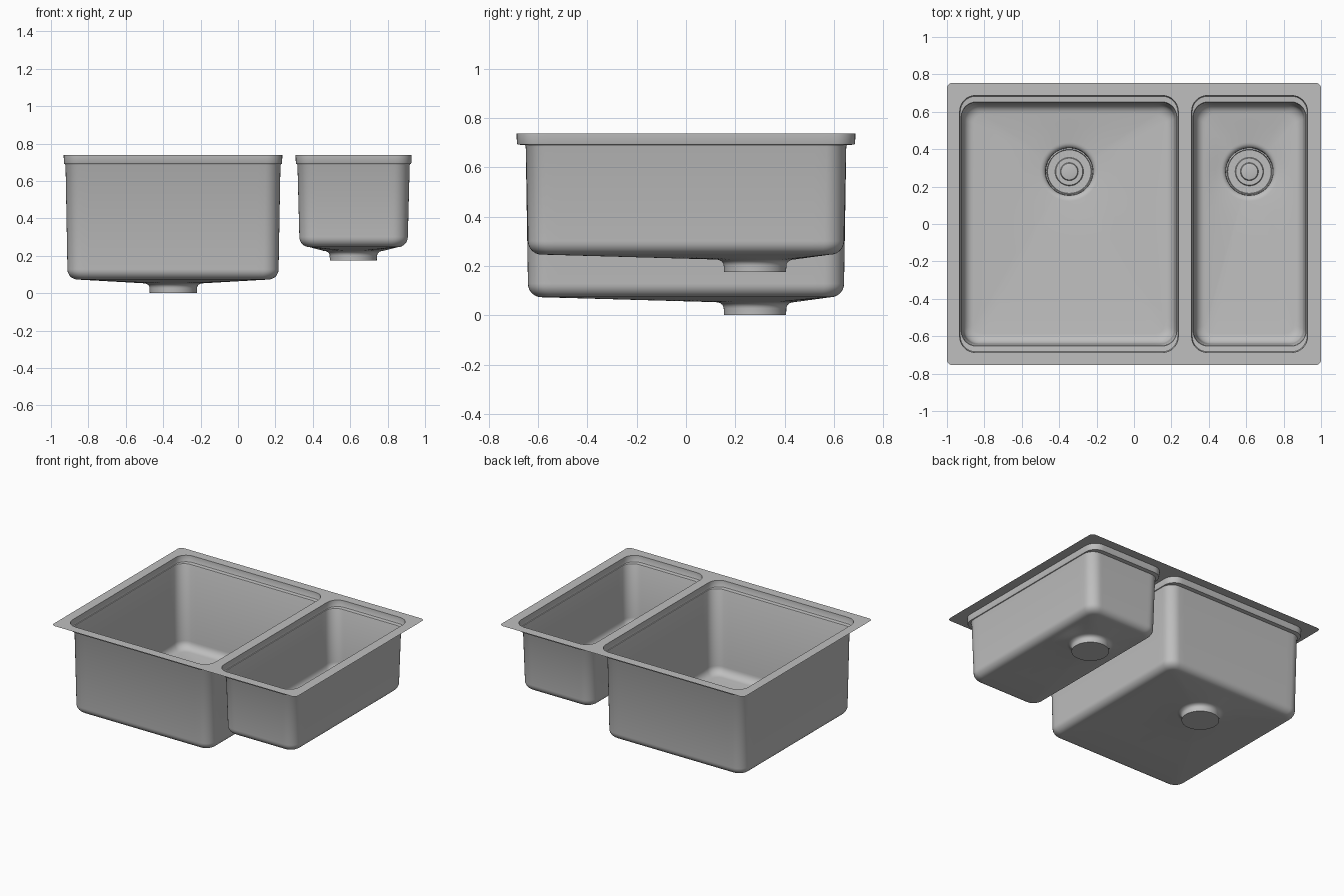
import bpy, bmesh, math
from mathutils import Matrix, Vector

if "Cube" in bpy.data.objects:
    bpy.data.objects.remove(bpy.data.objects["Cube"])

TOP = 0.738
steel = bpy.data.materials.new("brushed_steel")
steel.diffuse_color = (0.52, 0.52, 0.52, 1)
steel.use_nodes = True
steel.node_tree.nodes["Principled BSDF"].inputs["Base Color"].default_value = steel.diffuse_color


def finish(bm, name, smooth=True):
    me = bpy.data.meshes.new(name)
    bm.to_mesh(me)
    bm.free()
    me.materials.append(steel)
    ob = bpy.data.objects.new(name, me)
    bpy.context.collection.objects.link(ob)
    if smooth:
        bpy.ops.object.select_all(action='DESELECT')
        ob.select_set(True)
        bpy.context.view_layer.objects.active = ob
        bpy.ops.object.shade_smooth_by_angle(angle=math.radians(35))
    return ob


def round_rect(x0, x1, y0, y1, r, z, side=24, arc=8):
    """Counter-clockwise rounded rectangle, straight sides subdivided."""
    corners = [(x1 - r, y1 - r), (x0 + r, y1 - r), (x0 + r, y0 + r), (x1 - r, y0 + r)]
    pts = []
    for i, (cx, cy) in enumerate(corners):
        for k in range(arc + 1):
            a = math.pi / 2 * (i + k / arc)
            pts.append(Vector((cx + r * math.cos(a), cy + r * math.sin(a), z)))
        nx, ny = corners[(i + 1) % 4]
        a = math.pi / 2 * (i + 1)
        end = Vector((nx + r * math.cos(a), ny + r * math.sin(a), z))
        start = pts[-1].copy()
        pts += [start.lerp(end, k / side) for k in range(1, side)]
    return pts


def skin(bm, loops):
    """Join successive rings of equal length with quads."""
    rings = [[bm.verts.new(p) for p in loop] for loop in loops]
    n = len(rings[0])
    for a, b in zip(rings, rings[1:]):
        for i in range(n):
            j = (i + 1) % n
            bm.faces.new((a[i], a[j], b[j], b[i]))
    return rings


def make_bowl(name, x0, x1, floor_z, drain_z, cx, cy):
    yr = 0.687

    def inset(dx, dy, r, z):
        return round_rect(x0 + dx, x1 - dx, -yr + dy, yr - dy, r, z)

    # rim band, ledge and tapered wall
    fr = 0.055
    loops = [inset(0, 0, 0.085, TOP), inset(0.001, 0.001, 0.085, 0.697),
             inset(0.003, 0.004, 0.083, 0.692),
             inset(0.008, 0.034, 0.08, 0.690), inset(0.010, 0.037, 0.08, 0.684),
             inset(0.020, 0.046, 0.08, floor_z + fr)]
    # rounded bottom edge
    for k in range(1, 8):
        a = math.pi / 2 * k / 7
        d = fr * (1 - math.cos(a))
        loops.append(inset(0.020 + d, 0.046 + d, 0.08 - d * 0.6,
                           floor_z + fr * (1 - math.sin(a))))
    # sloping floor running into the round drain neck
    base = loops[-1]
    angs = [math.atan2(p.y - cy, p.x - cx) for p in base]

    def circle(r, z):
        return [Vector((cx + r * math.cos(a), cy + r * math.sin(a), z)) for a in angs]

    lip = circle(0.158, floor_z - 0.020)
    loops += [[p.lerp(q, t) for p, q in zip(base, lip)] for t in (0.33, 0.67)]
    loops.append(lip)
    for k in range(1, 6):
        a = math.pi / 2 * k / 5
        loops.append(circle(0.158 - 0.031 * math.sin(a),
                            floor_z - 0.020 - 0.025 * (1 - math.cos(a))))
    loops.append(circle(0.126, drain_z))
    bm = bmesh.new()
    rings = skin(bm, loops)
    bm.faces.new(rings[-1])
    bmesh.ops.recalc_face_normals(bm, faces=bm.faces)
    bmesh.ops.reverse_faces(bm, faces=bm.faces)
    finish(bm, name)
    return loops[0]


def make_strainer(name, cx, cy, z):
    # turned plate with a raised centre knob
    profile = [(0.126, 0.010), (0.119, 0.014), (0.116, 0.008), (0.076, 0.006),
               (0.072, 0.012), (0.048, 0.012), (0.044, 0.020), (0.036, 0.022)]
    n = 48
    bm = bmesh.new()
    rings = skin(bm, [[Vector((cx + r * math.cos(2 * math.pi * i / n),
                               cy + r * math.sin(2 * math.pi * i / n), z + h))
                       for i in range(n)] for r, h in profile])
    bm.faces.new(rings[-1])
    # radial ribs between the slots
    for i in range(32):
        m = (Matrix.Translation((cx, cy, z + 0.009))
             @ Matrix.Rotation(2 * math.pi * i / 32, 4, 'Z')
             @ Matrix.Translation((0.095, 0, 0))
             @ Matrix.Diagonal((0.036, 0.009, 0.008, 1)))
        bmesh.ops.create_cube(bm, size=1, matrix=m)
    finish(bm, name)


rims = []
for tag, x0, x1, fz, dz, cx in (("large", -0.932, 0.237, 0.073, 0.0, -0.346),
                                ("small", 0.308, 0.928, 0.246, 0.176, 0.617)):
    rims.append(make_bowl(tag + "_bowl", x0, x1, fz, dz, cx, 0.28))
    make_strainer(tag + "_strainer", cx, 0.28, dz + 0.005)

# flat mounting flange with two openings
bm = bmesh.new()
for loop in [round_rect(-1, 1, -0.755, 0.755, 0.03, TOP, side=1, arc=6)] + rims:
    vs = [bm.verts.new(p) for p in loop]
    for a, b in zip(vs, vs[1:] + vs[:1]):
        bm.edges.new((a, b))
bmesh.ops.triangle_fill(bm, use_beauty=True, use_dissolve=False, edges=bm.edges[:],
                        normal=(0, 0, 1))
for f in bm.faces:
    f.normal_update()
    if f.normal.z < 0:
        f.normal_flip()
finish(bm, "flange", smooth=False)
